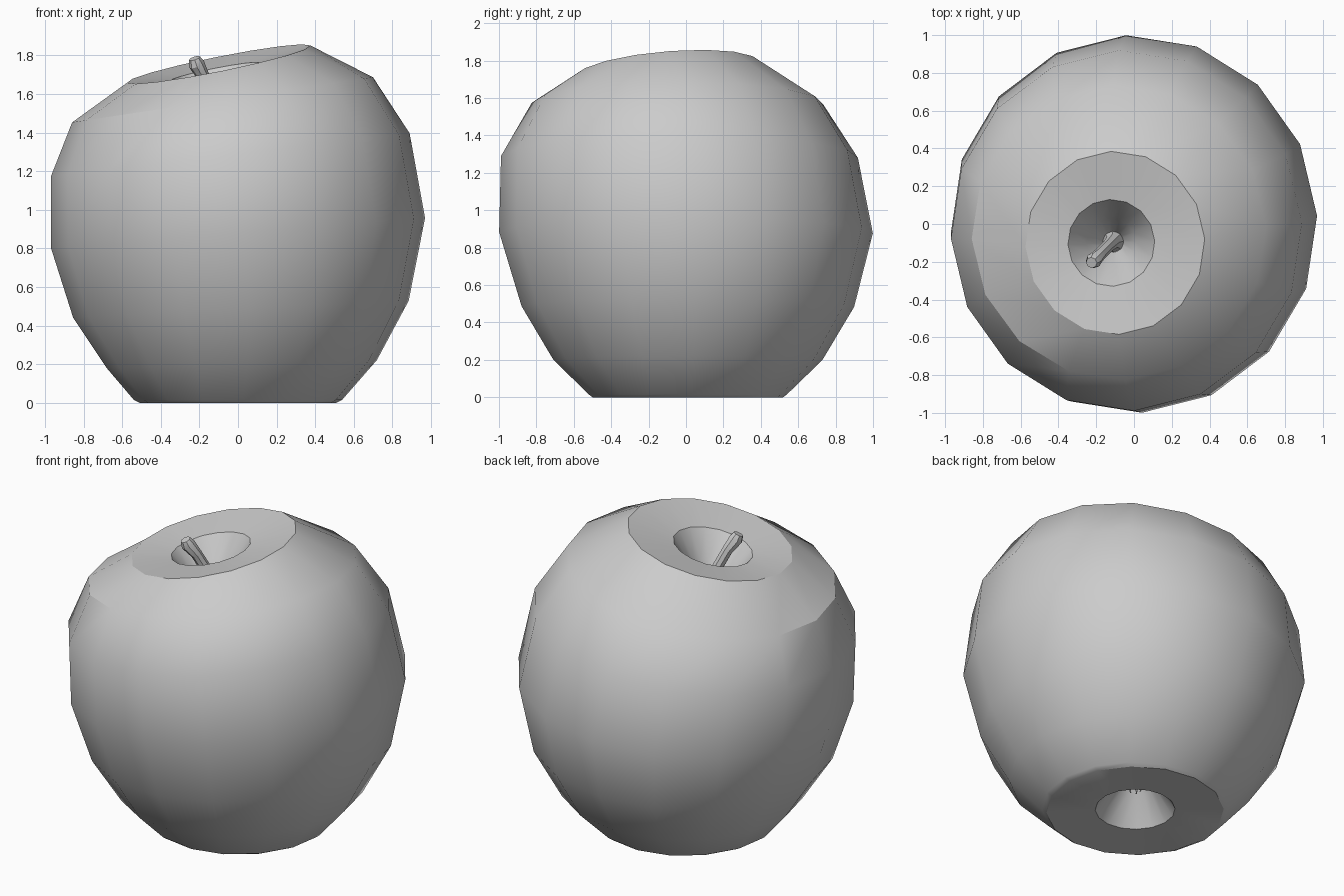
import bpy, bmesh, math
from mathutils import Vector

cube = bpy.data.objects.get("Cube")
if cube:
    bpy.data.objects.remove(cube, do_unlink=True)

SIDES = 16
PHASE = math.radians(2.5)

grey = bpy.data.materials.new("plain grey")
grey.use_nodes = True
GREY = (0.6, 0.6, 0.6, 1)
grey.diffuse_color = GREY
grey.node_tree.nodes["Principled BSDF"].inputs["Base Color"].default_value = GREY


def finish(bm, name, angle=30):
    bmesh.ops.recalc_face_normals(bm, faces=bm.faces)
    mesh = bpy.data.meshes.new(name)
    bm.to_mesh(mesh)
    bm.free()
    obj = bpy.data.objects.new(name, mesh)
    bpy.context.collection.objects.link(obj)
    mesh.materials.append(grey)
    bpy.ops.object.select_all(action='DESELECT')
    obj.select_set(True)
    bpy.context.view_layer.objects.active = obj
    bpy.ops.object.shade_smooth_by_angle(angle=math.radians(angle))
    return obj


def bridge(bm, rings):
    for low, high in zip(rings, rings[1:]):
        n = len(low)
        for i in range(n):
            j = (i + 1) % n
            bm.faces.new((low[i], low[j], high[j], high[i]))


# Body: tilted rings from the bottom hollow, round the outside, into the stem hollow
# centre x, centre y, z, radius x, radius y, slope along x, slope along y
profile = [
    (0.0, 0.01, 0.27, 0.03, 0.03, 0, 0),
    (0.0, 0.01, 0.17, 0.12, 0.12, 0, 0),
    (0.0, 0.01, 0.01, 0.23, 0.23, 0, 0),
    (0.0, 0.01, 0.0, 0.51, 0.51, 0, 0),
    (0.0, 0.01, 0.015, 0.54, 0.53, 0, 0),
    (0.02, 0.01, 0.20, 0.70, 0.72, 0.03, 0),
    (0.015, 0.01, 0.485, 0.87, 0.89, 0.05, 0),
    (0.0, 0.0, 0.88, 0.97, 1.0, 0.08, 0),
    (-0.04, -0.035, 1.285, 0.93, 0.955, 0.12, 0),
    (-0.08, -0.045, 1.57, 0.78, 0.78, 0.15, 0),
    (-0.10, -0.10, 1.755, 0.475, 0.485, 0.20, 0.08),
    (-0.12, -0.10, 1.715, 0.23, 0.23, 0.20, 0.08),
    (-0.12, -0.10, 1.57, 0.13, 0.13, 0.15, 0.05),
    (-0.11, -0.10, 1.43, 0.05, 0.05, 0, 0),
]
bm = bmesh.new()
rings = []
for cx, cy, z, rx, ry, sx, sy in profile:
    ring = []
    for i in range(SIDES):
        a = PHASE + math.tau * i / SIDES
        dx, dy = rx * math.cos(a), ry * math.sin(a)
        ring.append(bm.verts.new((cx + dx, cy + dy, z + sx * dx + sy * dy)))
    rings.append(ring)
bridge(bm, rings)
bm.faces.new(rings[0])
bm.faces.new(rings[-1])
finish(bm, "apple_body")


# Stem: bent tube with a flared foot and a knobbly tip
def tube(name, path, sides):
    bm = bmesh.new()
    points = [Vector(p[:3]) for p in path]
    rings = []
    for k, point in enumerate(points):
        along = points[min(k + 1, len(points) - 1)] - points[max(k - 1, 0)]
        turn = along.to_track_quat('Z', 'Y')
        rings.append([bm.verts.new(point + turn @ Vector((
            path[k][3] * math.cos(math.tau * i / sides),
            path[k][3] * math.sin(math.tau * i / sides), 0))) for i in range(sides)])
    bridge(bm, rings)
    bm.faces.new(rings[0])
    bm.faces.new(rings[-1])
    return finish(bm, name)


tube("stem", [
    (-0.11, -0.09, 1.42, 0.065),
    (-0.115, -0.095, 1.48, 0.04),
    (-0.14, -0.12, 1.59, 0.033),
    (-0.18, -0.16, 1.69, 0.033),
    (-0.215, -0.195, 1.755, 0.042),
    (-0.225, -0.205, 1.785, 0.03),
], 8)

# Dried flower remains: small pointed leaves inside the bottom hollow
for i in range(5):
    a = math.tau * i / 5
    c, s = math.cos(a), math.sin(a)
    tube(f"flower_remnant_{i + 1}", [
        (0.015 * c, 0.01 + 0.015 * s, 0.28, 0.018),
        (0.05 * c, 0.01 + 0.05 * s, 0.20, 0.02),
        (0.03 * c, 0.01 + 0.03 * s, 0.13, 0.004),
    ], 4)
